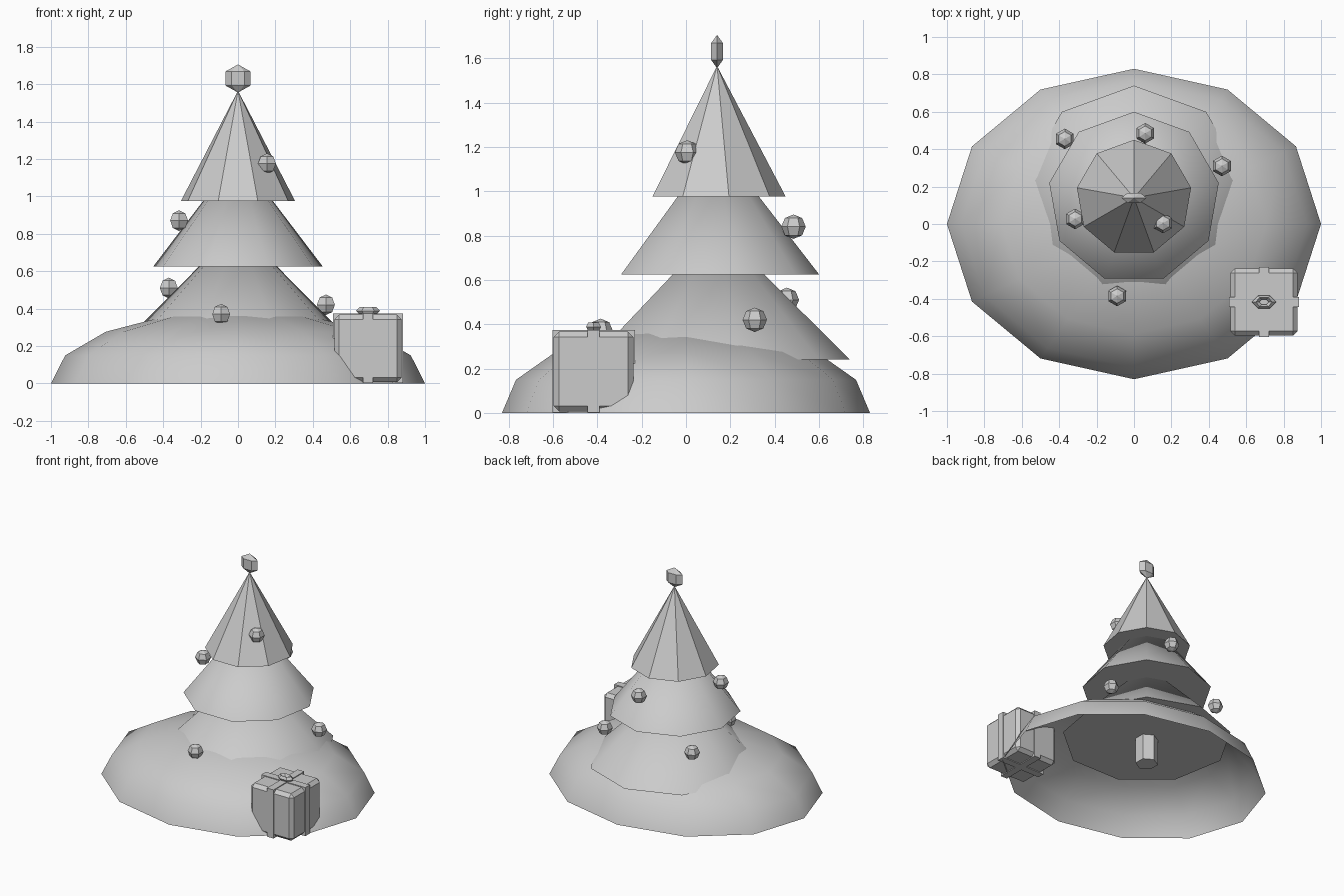
import bpy, bmesh, math
from mathutils import Matrix

if "Cube" in bpy.data.objects:
    bpy.data.objects.remove(bpy.data.objects["Cube"], do_unlink=True)

# One plain grey for everything
grey = bpy.data.materials.new("plain grey")
grey.use_nodes = True
grey.diffuse_color = (0.6, 0.6, 0.6, 1)
grey.node_tree.nodes["Principled BSDF"].inputs["Base Color"].default_value = (0.6, 0.6, 0.6, 1)


def finish(name, bm, loc, smooth=None):
    """Turn a bmesh into a named object, optionally smooth shaded."""
    mesh = bpy.data.meshes.new(name)
    bm.to_mesh(mesh)
    bm.free()
    obj = bpy.data.objects.new(name, mesh)
    bpy.context.collection.objects.link(obj)
    obj.location = loc
    mesh.materials.append(grey)
    if smooth:
        bpy.ops.object.select_all(action='DESELECT')
        obj.select_set(True)
        bpy.context.view_layer.objects.active = obj
        bpy.ops.object.shade_smooth_by_angle(angle=math.radians(smooth))
    return obj


def ball(name, loc, size, segments, rings, turn=0):
    bm = bmesh.new()
    bmesh.ops.create_uvsphere(bm, u_segments=segments, v_segments=rings, radius=1)
    bmesh.ops.rotate(bm, verts=bm.verts, matrix=Matrix.Rotation(turn, 3, 'Z'))
    bmesh.ops.scale(bm, verts=bm.verts, vec=size)
    return finish(name, bm, loc)


def cone(name, sides, r_low, r_high, z_low, z_high, smooth=None):
    bm = bmesh.new()
    bmesh.ops.create_cone(bm, cap_ends=True, segments=sides, radius1=r_low,
                          radius2=r_high, depth=z_high - z_low)
    bmesh.ops.remove_doubles(bm, verts=bm.verts, dist=0.0001)
    return finish(name, bm, (0, TREE_Y, (z_low + z_high) / 2), smooth)


def box(name, loc, size, bevel=0):
    bm = bmesh.new()
    bmesh.ops.create_cube(bm, size=1)
    bmesh.ops.scale(bm, verts=bm.verts, vec=size)
    if bevel:
        bmesh.ops.bevel(bm, geom=bm.edges[:], offset=bevel, segments=1, affect='EDGES')
    return finish(name, bm, loc)


TREE_Y = 0.14

# Snow mound: hollow half dome, open underneath
bm = bmesh.new()
bmesh.ops.create_uvsphere(bm, u_segments=12, v_segments=8, radius=1)
bmesh.ops.delete(bm, geom=[v for v in bm.verts if v.co.z < -0.01], context='VERTS')
bmesh.ops.scale(bm, verts=bm.verts, vec=(1, 0.83, 0.39))
finish("snow_mound", bm, (0, 0, 0), 60)

# Tree: trunk and three stacked tiers
cone("trunk", 6, 0.08, 0.08, 0.04, 0.4)
cone("lower_tier", 9, 0.6, 0, 0.24, 0.835, 60)
cone("middle_tier", 9, 0.46, 0, 0.625, 1.22, 60)
cone("upper_tier", 9, 0.31, 0, 0.975, 1.565)

# Flattened tree topper
ball("tree_topper", (0, TREE_Y, 1.63), (0.078, 0.036, 0.075), 6, 3, math.pi / 2)

# Baubles
baubles = [(-0.37, 0.455, 0.51), (0.06, 0.485, 0.84), (0.47, 0.31, 0.42),
           (-0.315, 0.027, 0.87), (0.155, 0.005, 1.175), (-0.09, -0.385, 0.37)]
for i, place in enumerate(baubles):
    ball(f"bauble_{i + 1}", place, (0.055, 0.055, 0.055), 6, 4)

# Gift: chamfered box, two ribbons standing just proud, ring bow
GIFT = (0.695, -0.417, 0.187)
box("gift_box", GIFT, (0.36, 0.36, 0.36), 0.025)
box("ribbon_across", GIFT, (0.372, 0.055, 0.372))
box("ribbon_along", GIFT, (0.055, 0.372, 0.372))
bpy.ops.mesh.primitive_torus_add(major_segments=6, minor_segments=4, major_radius=0.045,
                                 minor_radius=0.02, location=(0.695, -0.417, 0.388))
bow = bpy.context.object
bow.name = "gift_bow"
bow.scale = (1, 0.6, 1)
bow.data.materials.append(grey)
